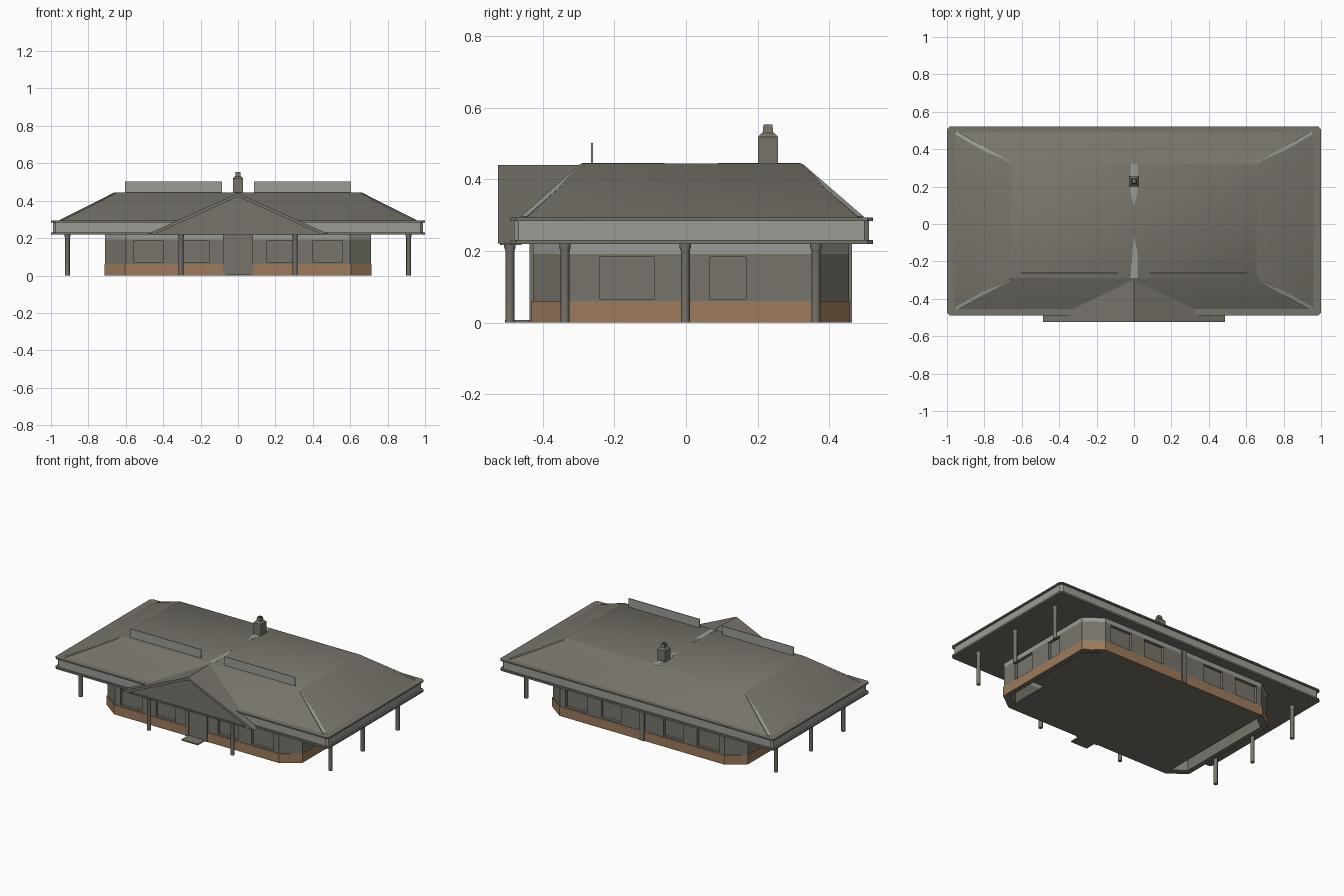
import bpy, bmesh, math
from mathutils import Vector

if "Cube" in bpy.data.objects:
    bpy.data.objects.remove(bpy.data.objects["Cube"])


def material(name, rgb):
    m = bpy.data.materials.new(name)
    m.diffuse_color = (*rgb, 1)
    m.use_nodes = True
    m.node_tree.nodes["Principled BSDF"].inputs["Base Color"].default_value = m.diffuse_color
    return m


GREY = material("warm grey", (0.185, 0.175, 0.145))
LIGHT = material("light grey", (0.33, 0.335, 0.305))
BROWN = material("brick brown", (0.335, 0.197, 0.108))


def finish(name, bm, mat, smooth=None):
    bmesh.ops.remove_doubles(bm, verts=bm.verts, dist=1e-5)
    bmesh.ops.recalc_face_normals(bm, faces=bm.faces)
    me = bpy.data.meshes.new(name)
    bm.to_mesh(me)
    bm.free()
    me.materials.append(mat)
    ob = bpy.data.objects.new(name, me)
    bpy.context.collection.objects.link(ob)
    if smooth:
        bpy.ops.object.select_all(action='DESELECT')
        ob.select_set(True)
        bpy.context.view_layer.objects.active = ob
        bpy.ops.object.shade_smooth_by_angle(angle=math.radians(smooth))
    return ob


def outline(hx, y0, y1, cx, cy):
    """Rectangle with cut corners."""
    return [(-hx + cx, y0), (hx - cx, y0), (hx, y0 + cy), (hx, y1 - cy),
            (hx - cx, y1), (-hx + cx, y1), (-hx, y1 - cy), (-hx, y0 + cy)]


def loft(name, rings, mat, smooth=None, cap=True):
    """Stack of (outline, z) rings, capped at both ends unless it is a tube."""
    bm = bmesh.new()
    loops = [[bm.verts.new((x, y, z)) for x, y in pts] for pts, z in rings]
    for a, b in zip(loops, loops[1:]):
        for i in range(len(a)):
            j = (i + 1) % len(a)
            bm.faces.new((a[i], a[j], b[j], b[i]))
    if cap:
        bm.faces.new(loops[0][::-1])
        bm.faces.new(loops[-1])
    return finish(name, bm, mat, smooth)


def wall_ring(name, grow, z0, z1, mat):
    """Hollow band following the wall outline."""
    outer = outline(0.712 + grow, -0.428 - grow, 0.455 + grow, 0.112, 0.083)
    inner = outline(0.682, -0.398, 0.425, 0.105, 0.078)
    return loft(name, [(outer, z0), (outer, z1), (inner, z1), (inner, z0), (outer, z0)], mat, cap=False)


def add_box(bm, x0, x1, y0, y1, z0, z1):
    vs = bmesh.ops.create_cube(bm, size=1)["verts"]
    for v in vs:
        v.co = ((x0 + x1) / 2 + v.co.x * (x1 - x0),
                (y0 + y1) / 2 + v.co.y * (y1 - y0),
                (z0 + z1) / 2 + v.co.z * (z1 - z0))


def boxes(name, dims, mat):
    bm = bmesh.new()
    for d in dims:
        add_box(bm, *d)
    return finish(name, bm, mat)


def extrude_y(name, pts, y0, y1, mat):
    """Profile in x,z pushed along y."""
    bm = bmesh.new()
    a = [bm.verts.new((x, y0, z)) for x, z in pts]
    b = [bm.verts.new((x, y1, z)) for x, z in pts]
    bm.faces.new(a)
    bm.faces.new(b[::-1])
    for i in range(len(a)):
        j = (i + 1) % len(a)
        bm.faces.new((a[i], a[j], b[j], b[i]))
    return finish(name, bm, mat)


def beam(name, p, q, w, h, mat):
    """Box running from p to q."""
    p, q = Vector(p), Vector(q)
    bm = bmesh.new()
    bmesh.ops.create_cube(bm, size=1)
    bmesh.ops.scale(bm, vec=((q - p).length, w, h), verts=bm.verts)
    ob = finish(name, bm, mat)
    d = (q - p).normalized()
    side = Vector((0, 0, 1)).cross(d).normalized()
    m = ob.matrix_world.to_3x3()
    m.col[0], m.col[1], m.col[2] = d, side, d.cross(side)
    ob.matrix_world = m.to_4x4()
    ob.location = (p + q) / 2
    return ob


def circle(cx, cy, r, n=12):
    return [(cx + r * math.cos(2 * math.pi * i / n),
             cy + r * math.sin(2 * math.pi * i / n)) for i in range(n)]


# Walls: hollow shell, light frieze, brick skirting outside and grey floor
walls = wall_ring("walls", 0, 0, 0.192, GREY)
wall_ring("wall_frieze", 0, 0.192, 0.228, LIGHT)
skirt = [outline(0.712 + g, -0.428 - g, 0.455 + g, 0.112, 0.083) for g in (0.003, -0.002)]
loft("brick_base", [(skirt[0], 0), (skirt[0], 0.061), (skirt[1], 0.061),
                    (skirt[1], 0.001), (skirt[0], 0)], BROWN, cap=False)
boxes("floor", [(-0.602, 0.602, -0.428, 0.455, 0, 0.006)], GREY)

# Window recesses on all four sides
cuts = []
D = 0.018
for s in (-1, 1):
    for a, b in ((0.155, 0.30), (0.40, 0.56)):
        x0, x1 = sorted((s * a, s * b))
        cuts.append((x0, x1, -0.5, -0.428 + D, 0.07, 0.186))
        cuts.append((x0, x1, 0.455 - D, 0.52, 0.07, 0.186))
    for a, b in ((-0.24, -0.088), (0.065, 0.168)):
        x0, x1 = sorted((s * (0.712 - D), s * 0.8))
        cuts.append((x0, x1, a, b, 0.066, 0.184))
cutter = boxes("window_cutter", cuts, GREY)
cutter.hide_render = True
mod = walls.modifiers.new("window_recesses", 'BOOLEAN')
mod.operation = 'DIFFERENCE'
mod.solver = 'EXACT'
mod.object = cutter
bpy.context.view_layer.objects.active = walls
bpy.ops.object.modifier_apply(modifier=mod.name)
bpy.data.objects.remove(cutter)

# Front door, frame and step; rear pilaster
boxes("door", [(-0.058, 0.058, -0.433, -0.41, 0.0, 0.205),
               (-0.03, 0.03, -0.435, -0.41, 0.01, 0.186)], GREY)
boxes("door_frame", [(-0.08, -0.055, -0.437, -0.41, 0, 0.222),
                     (0.055, 0.08, -0.437, -0.41, 0, 0.222),
                     (-0.055, 0.055, -0.437, -0.41, 0.203, 0.222)], GREY)
boxes("door_step", [(-0.06, 0.06, -0.505, -0.42, 0, 0.008)], GREY)
boxes("rear_pilaster", [(-0.018, 0.018, 0.44, 0.464, 0, 0.225)], GREY)

# Eaves: light fascia between two thin trims
loft("fascia", [(outline(0.988, -0.48, 0.511, 0.012, 0.012), z) for z in (0.224, 0.29)], LIGHT)
for name, z0, z1 in (("lower_eave_trim", 0.219, 0.231), ("upper_eave_trim", 0.284, 0.293)):
    loft(name, [(outline(1.0, -0.49, 0.522, 0.015, 0.015), z) for z in (z0, z1)], GREY)

# Hipped roof with flat top
loft("main_roof", [(outline(0.965, -0.457, 0.492, 0.008, 0.008), 0.29),
                   (outline(0.66, -0.292, 0.322, 0.008, 0.008), 0.445)], GREY, 50)

# Ridge caps on the hips and the flat top, almost flush with the roof
for sx in (-1, 1):
    side = "left" if sx < 0 else "right"
    for end, y0, y1 in (("front", -0.452, -0.29), ("rear", 0.487, 0.32)):
        beam(f"{side}_{end}_hip_cap", (sx * 0.95, y0, 0.294), (sx * 0.66, y1, 0.4385), 0.019, 0.006, LIGHT)
for name, pts in (
        ("front_top_cap", [(-0.018, -0.29), (0.018, -0.29), (0.018, -0.15), (0.0, -0.06)]),
        ("rear_top_cap", [(-0.018, 0.32), (-0.018, 0.17), (0.0, 0.09), (0.018, 0.17), (0.018, 0.32)])):
    loft(name, [(pts, 0.442), (pts, 0.4458)], LIGHT)

# Front gable: chevron roof edge around a recessed pediment
extrude_y("gable_roof", [(-0.486, 0.221), (0, 0.44), (0.486, 0.221),
                         (0.445, 0.221), (0, 0.422), (-0.445, 0.221)], -0.525, -0.285, GREY)
extrude_y("pediment", [(-0.455, 0.221), (0, 0.426), (0.455, 0.221)], -0.513, -0.29, GREY)
boxes("pediment_sill", [(-0.45, 0.45, -0.52, -0.46, 0.217, 0.226)], GREY)

# Upright panels on the roof
for s, side in ((-1, "left"), (1, "right")):
    x0, x1 = sorted((s * 0.085, s * 0.603))
    boxes(f"{side}_roof_panel", [(x0, x1, -0.265, -0.26, 0.444, 0.502)], LIGHT)

# Porch columns with flared capitals
spots = [(s * 0.912, y) for s in (-1, 1) for y in (-0.338, -0.002, 0.363)]
spots += [(s * 0.305, -0.492) for s in (-1, 1)]
for i, (x, y) in enumerate(spots):
    loft(f"column_{i + 1}", [(circle(x, y, r), z) for r, z in
                             ((0.0125, 0), (0.0125, 0.2), (0.016, 0.21), (0.016, 0.224))], GREY, 35)


# Chimney with tapered shoulder and pot
def square(r):
    return [(-r, 0.229 - r), (r, 0.229 - r), (r, 0.229 + r), (-r, 0.229 + r)]


loft("chimney", [(square(r), z) for r, z in ((0.028, 0.43), (0.028, 0.519), (0.019, 0.528),
                                             (0.015, 0.53), (0.0125, 0.553), (0.008, 0.553),
                                             (0.008, 0.535))], GREY)
